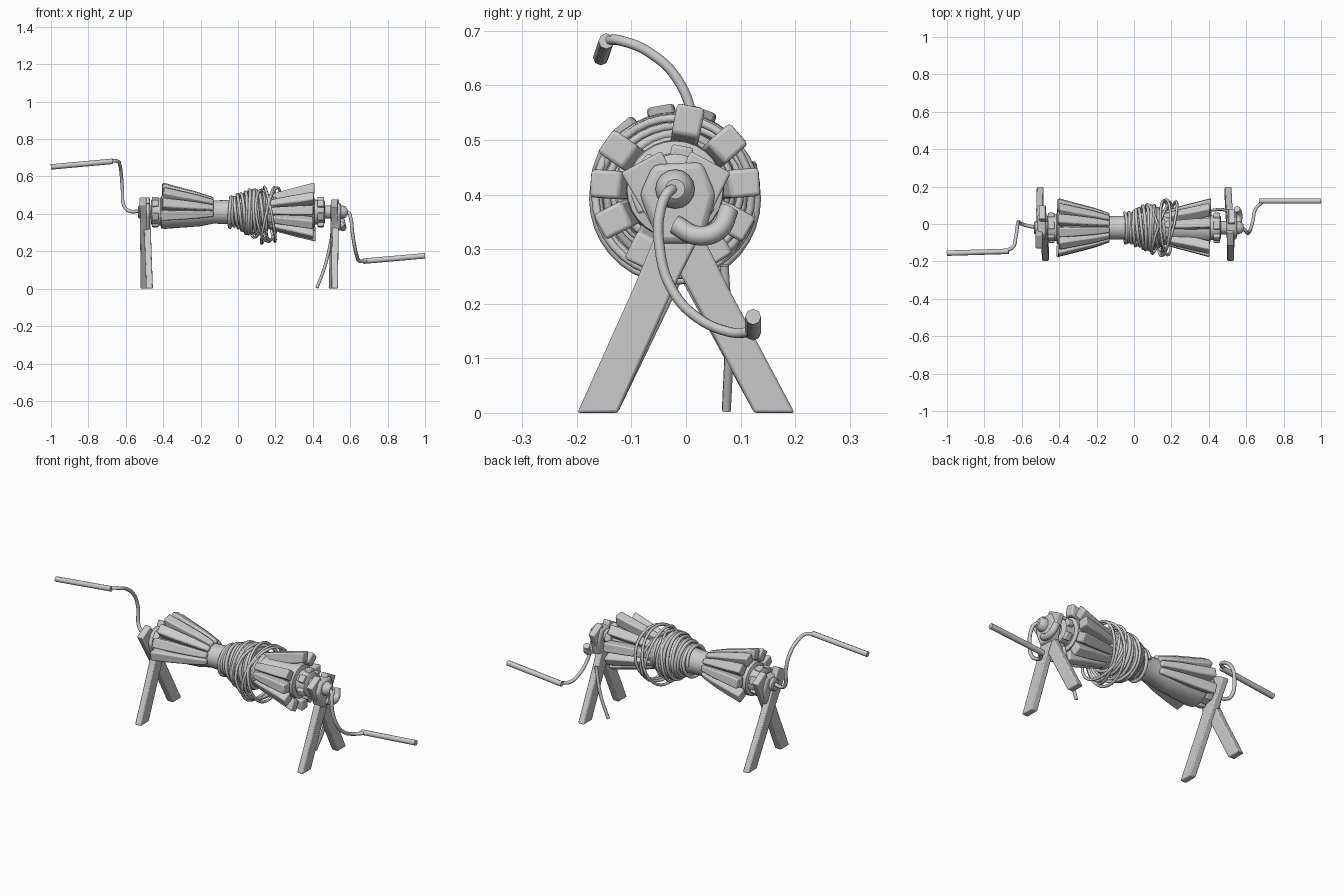
import bpy, bmesh, math, random
from mathutils import Vector

if "Cube" in bpy.data.objects:
    bpy.data.objects.remove(bpy.data.objects["Cube"])

random.seed(4)
CY, CZ = -0.02, 0.41          # drum axis


def polar(x, r, deg):
    a = math.radians(deg)
    return Vector((x, CY + r * math.cos(a), CZ + r * math.sin(a)))


def make(name, verts, faces, bevel=0.0):
    me = bpy.data.meshes.new(name)
    me.from_pydata([tuple(v) for v in verts], [], faces)
    bm = bmesh.new()
    bm.from_mesh(me)
    bmesh.ops.recalc_face_normals(bm, faces=bm.faces)
    bm.to_mesh(me)
    bm.free()
    ob = bpy.data.objects.new(name, me)
    bpy.context.collection.objects.link(ob)
    if bevel:
        m = ob.modifiers.new("soft_edges", 'BEVEL')
        m.width, m.segments = bevel, 2
    bpy.ops.object.select_all(action='DESELECT')
    ob.select_set(True)
    bpy.context.view_layer.objects.active = ob
    bpy.ops.object.shade_smooth_by_angle(angle=math.radians(40))
    return ob


def loft(name, rings, bevel=0.0):
    n = len(rings[0])
    faces = [(k * n + i, k * n + (i + 1) % n, (k + 1) * n + (i + 1) % n, (k + 1) * n + i)
             for k in range(len(rings) - 1) for i in range(n)]
    faces += [tuple(range(n)), tuple(range((len(rings) - 1) * n, len(rings) * n))]
    return make(name, [v for r in rings for v in r], faces, bevel)


def lathe(name, profile, n=28):
    return loft(name, [[polar(x, r, 360 * i / n) for i in range(n)] for x, r in profile])


def tube(name, pts, radius, smooth=False, closed=False):
    cu = bpy.data.curves.new(name, 'CURVE')
    cu.dimensions = '3D'
    cu.bevel_depth, cu.bevel_resolution, cu.use_fill_caps = radius, 2, True
    sp = cu.splines.new('BEZIER' if smooth else 'POLY')
    if smooth:
        cu.resolution_u = 8
        sp.bezier_points.add(len(pts) - 1)
        for bp, p in zip(sp.bezier_points, pts):
            bp.co = p
            bp.handle_left_type = bp.handle_right_type = 'AUTO'
    else:
        sp.points.add(len(pts) - 1)
        for q, p in zip(sp.points, pts):
            q.co = (*p, 1)
    sp.use_cyclic_u = closed
    ob = bpy.data.objects.new(name, cu)
    bpy.context.collection.objects.link(ob)
    bpy.ops.object.select_all(action='DESELECT')
    ob.select_set(True)
    bpy.context.view_layer.objects.active = ob
    bpy.ops.object.convert(target='MESH')
    bpy.ops.object.shade_smooth_by_angle(angle=math.radians(50))


# Drum core with narrow waist, and the axle running through it
lathe("drum_core", [(-.465, .062), (-.46, .070), (-.415, .072), (-.41, .088), (-.39, .090), (-.2, .076),
                    (-.13, .062), (-.06, .064), (0, .068), (.06, .09), (.11, .10), (.17, .09),
                    (.21, .075), (.39, .09), (.405, .088), (.41, .066), (.46, .064), (.465, .058)])
lathe("axle", [(-.535, .028), (-.53, .034), (.555, .036), (.575, .03), (.585, .018)], 16)


# Flared slats round both ends of the drum
def slat(name, side, deg):
    e = Vector((0, -math.sin(math.radians(deg)), math.cos(math.radians(deg))))
    rings = []
    tip = 0.408 + random.uniform(-.008, .008)
    for x, r0, r1, w in ((.13, .045, .078, .030), (.22, .055, .108, .042),
                         (.32, .075, .134, .050), (tip, .100, .157, .052)):
        rings.append([polar(side * x, r, deg) + e * s * w / 2
                      for r, s in ((r0, -1), (r1, -1), (r1, 1), (r0, 1))])
    loft(name, rings, .007)


for d in (10, 41, 70, 100, 130, 160, 188, 338):
    slat("left_slat", -1, d)
for d in (5, 41, 79, 145, 176, 207, 243, 275, 303, 331):
    slat("right_slat", 1, d)

# Small blocks pegged round the hubs
for side in (-1, 1):
    for d in range(20, 380, 60):
        e = Vector((0, -math.sin(math.radians(d)), math.cos(math.radians(d))))
        loft("hub_block", [[polar(side * x, r, d) + e * s * .02
                            for r, s in ((.05, -1), (.08, -1), (.08, 1), (.05, 1))]
                           for x in (.425, .46)], .005)

# Rope wound on the waist: tight coils growing into a bulge
turns, steps = 14, 32
pts = []
for i in range(turns * steps + 1):
    t = i / (turns * steps)
    x = -.05 + .235 * t
    r = .078 + .04 * math.sin(math.pi * min(1, max(0, (t - .1) / .9))) ** 1.5
    d = 360 * i / steps
    pts.append(polar(x + .008 * math.sin(math.radians(d * 1.15)),
                     r + .004 * math.sin(math.radians(d * .37)), d))
tube("rope_coil", pts, .009)

# Loose slanted rope loops
for x, rad, tilt, phase, dz in ((.16, .150, .035, 20, -.018), (.145, .138, .05, 110, -.02),
                                (.17, .146, .03, 200, -.012), (.11, .125, .045, 300, -.01),
                                (.19, .140, .04, 60, -.01)):
    tube("rope_loop", [polar(x + tilt * math.sin(math.radians(d + phase)), rad, d)
                       + Vector((0, 0, dz)) for d in range(0, 360, 10)], .0075, closed=True)


# Crossed legs forming a fork under each end of the axle
def leg(name, y0, y1, x0, x1, h):
    rings = []
    for y, z, x in ((y0, 0, x0), ((y0 + y1) / 2, h / 2, (x0 + x1) / 2), (y1, h, x1)):
        slope = .5 * (z > h * .9) * .04 * (1 if y1 > 0 else -1)
        rings.append([(x - .018, y - .037, z + slope), (x + .018, y - .037, z + slope),
                      (x + .018, y + .037, z - slope), (x - .018, y + .037, z - slope)])
    loft(name, rings, .005)


leg("left_front_leg", -.162, .065, -.473, -.490, .47)
leg("left_back_leg", .162, -.095, -.502, -.508, .47)
leg("right_front_leg", -.162, .045, .516, .522, .46)
leg("right_back_leg", .162, -.082, .503, .516, .46)

# Lashing that fills the fork on each stand
for side, xa, xb in (("left", -.515, -.47), ("right", .495, .55)):
    loft(side + "_fork_wrap", [[(x, y, z) for y, z in
         ((-.05, .31), (-.085, .40), (-.06, .455), (.03, .46), (.055, .40), (.03, .31))]
         for x in (xa, xb)], .012)

# Pawl hooked beside the right stand, and the stick propped behind it
tube("right_pawl", [(.55, -.02, .345), (.56, .02, .325), (.56, .06, .335), (.55, .08, .375)], .018, True)
tube("prop_stick", [(.50, .07, .27), (.465, .078, .12), (.422, .074, .004)], .0085, True)

# Bent metal cranks
tube("left_crank", [(-.52, CY, .415), (-.585, -.005, .417), (-.608, .003, .44), (-.618, .012, .53),
                    (-.624, -.015, .61), (-.632, -.07, .662), (-.645, -.12, .682), (-.68, -.142, .683)],
     .0095, True)
tube("right_crank", [(.56, -.015, .405), (.59, -.03, .407), (.603, -.046, .375), (.612, -.048, .30),
                     (.624, -.025, .225), (.636, .02, .175), (.65, .08, .148), (.69, .121, .148)],
     .0095, True)

# Hand grips
tube("left_grip", [(-.67, -.146, .681), (-1, -.156, .651)], .0145)
tube("right_grip", [(.67, .123, .147), (1, .123, .176)], .0145)
